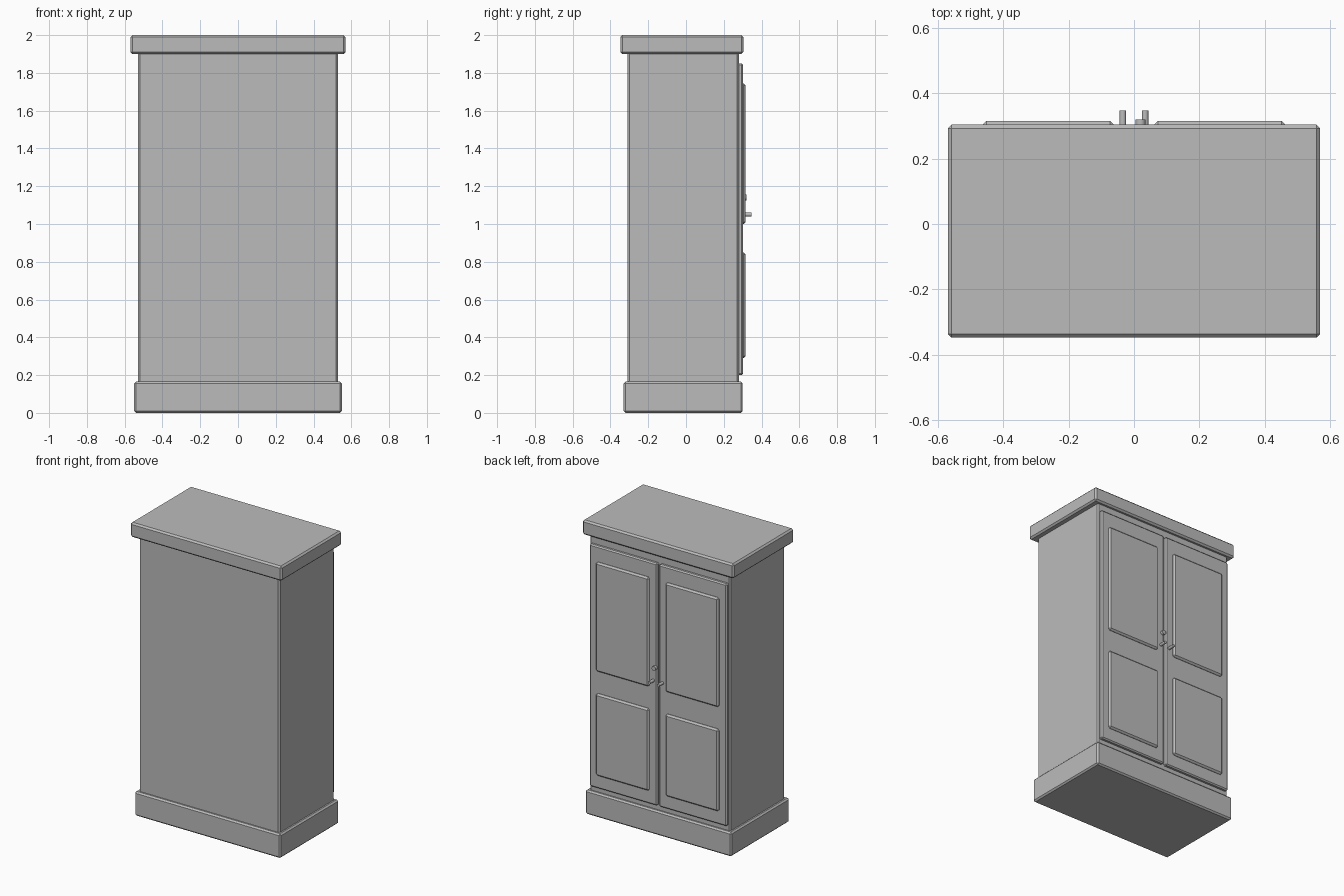
import bpy, bmesh, math
from mathutils import Matrix, Vector

if "Cube" in bpy.data.objects:
    bpy.data.objects.remove(bpy.data.objects["Cube"])

grey = bpy.data.materials.new("plain_grey")
grey.diffuse_color = (0.5, 0.5, 0.5, 1)
grey.use_nodes = True
grey.node_tree.nodes["Principled BSDF"].inputs["Base Color"].default_value = grey.diffuse_color


def finish(name, bm):
    mesh = bpy.data.meshes.new(name)
    bm.to_mesh(mesh)
    bm.free()
    mesh.materials.append(grey)
    obj = bpy.data.objects.new(name, mesh)
    bpy.context.collection.objects.link(obj)
    return obj


def box(name, x, y, z, chamfer):
    """Chamfered box between the given (min, max) ranges."""
    bm = bmesh.new()
    bmesh.ops.create_cube(bm, size=1)
    for v in bm.verts:
        v.co = Vector([(r[0] + r[1]) / 2 + c * (r[1] - r[0])
                       for c, r in zip(v.co, (x, y, z))])
    bmesh.ops.bevel(bm, geom=bm.edges[:], offset=chamfer, segments=1,
                    profile=0.5, affect='EDGES')
    return finish(name, bm)


def rod(name, x, z, y0, y1, radius):
    """Round bar pointing out of the door."""
    bm = bmesh.new()
    mat = Matrix.Translation((x, (y0 + y1) / 2, z)) @ Matrix.Rotation(math.pi / 2, 4, 'X')
    bmesh.ops.create_cone(bm, cap_ends=True, segments=24, radius1=radius,
                          radius2=radius, depth=y1 - y0, matrix=mat)
    for f in bm.faces:
        f.smooth = len(f.verts) == 4
    for e in bm.edges:
        e.smooth = all(f.smooth for f in e.link_faces)
    return finish(name, bm)


# Carcass
box("plinth", (-0.55, 0.55), (-0.33, 0.30), (0, 0.165), 0.01)
box("cabinet_body", (-0.53, 0.53), (-0.31, 0.28), (0.15, 1.91), 0.01)
box("cornice", (-0.57, 0.57), (-0.348, 0.304), (1.9, 2.0), 0.011)

# Pair of doors, each with two raised panels and a knob
for side, s in (("left", 1), ("right", -1)):
    def span(a, b):
        return tuple(sorted((s * a, s * b)))
    box(side + "_door", span(0.007, 0.517), (0.27, 0.302), (0.2, 1.85), 0.008)
    for level, z in (("upper", (1.0, 1.745)), ("lower", (0.29, 0.85))):
        box(f"{side}_{level}_panel", span(0.062, 0.463), (0.285, 0.316), z, 0.011)
    rod(side + "_knob", s * 0.034, 1.05, 0.30, 0.348, 0.01)

# Lock plate
rod("lock_plate", 0.02, 1.14, 0.30, 0.32, 0.015)
